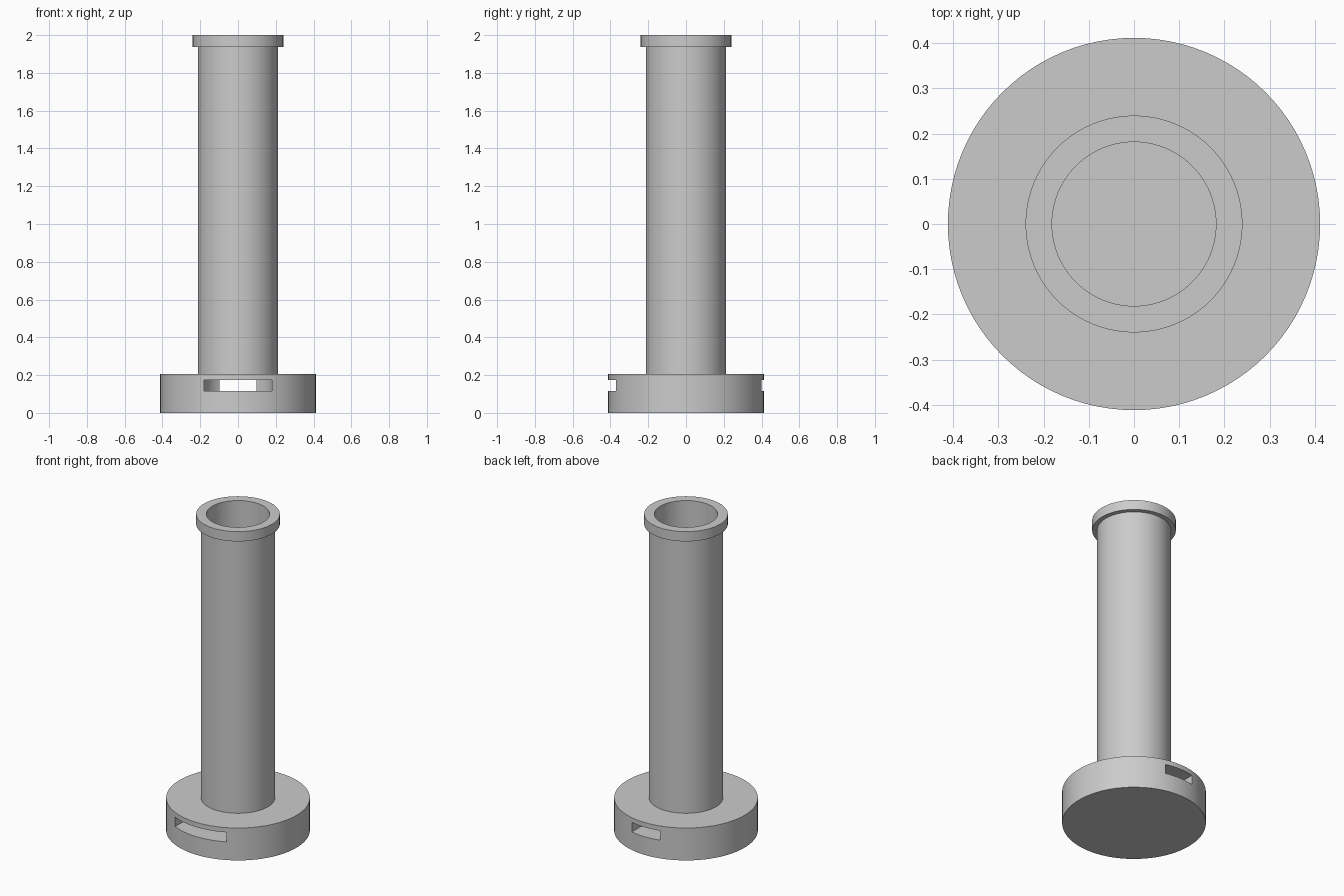
import bpy
import bmesh
from math import sin, cos, pi, radians

if "Cube" in bpy.data.objects:
    bpy.data.objects.remove(bpy.data.objects["Cube"])

SIDES = 96
BASE_R, TUBE_R, RIM_R, BORE_R = 0.412, 0.212, 0.24, 0.1815
BASE_TOP, RIM_BOTTOM, TOP = 0.205, 1.938, 2.0
SLOT_LOW, SLOT_HIGH = 0.115, 0.175


def lathe(name, profile):
    """Revolve (radius, z) points about z and cap both ends."""
    bm = bmesh.new()
    rings = [[bm.verts.new((r * cos(2 * pi * i / SIDES), r * sin(2 * pi * i / SIDES), z))
              for i in range(SIDES)] for r, z in profile]
    for a, b in zip(rings, rings[1:]):
        for i in range(SIDES):
            j = (i + 1) % SIDES
            bm.faces.new((a[i], a[j], b[j], b[i]))
    bm.faces.new(rings[0])
    bm.faces.new(rings[-1])
    bmesh.ops.recalc_face_normals(bm, faces=bm.faces)
    mesh = bpy.data.meshes.new(name)
    bm.to_mesh(mesh)
    bm.free()
    obj = bpy.data.objects.new(name, mesh)
    bpy.context.collection.objects.link(obj)
    return obj


def cut_slot(target, name, half_width, y0, y1):
    """Cut a flat slot level with the floor of the bore."""
    bpy.ops.mesh.primitive_cube_add(size=1, location=(0, (y0 + y1) / 2, (SLOT_LOW + SLOT_HIGH) / 2))
    cutter = bpy.context.object
    cutter.name = name
    cutter.scale = (2 * half_width, y1 - y0, SLOT_HIGH - SLOT_LOW)
    cutter.hide_render = True
    bpy.context.view_layer.objects.active = target
    mod = target.modifiers.new(name, 'BOOLEAN')
    mod.operation = 'DIFFERENCE'
    mod.solver = 'EXACT'
    mod.object = cutter
    bpy.ops.object.modifier_apply(modifier=name)
    bpy.data.objects.remove(cutter, do_unlink=True)


# Round base, hollow tube and top rim as one turned body
body = lathe("dispenser_body", [
    (BASE_R, 0), (BASE_R, BASE_TOP),
    (TUBE_R, BASE_TOP), (TUBE_R, RIM_BOTTOM),
    (RIM_R, RIM_BOTTOM), (RIM_R, TOP),
    (BORE_R, TOP), (BORE_R, SLOT_LOW),
])

# Wide front outlet and narrow rear push slot, both opening into the bore
cut_slot(body, "front_slot", 0.18, -0.5, -0.01)
cut_slot(body, "rear_slot", 0.098, 0.1, 0.5)

# Smooth walls with sharp edges
bpy.ops.object.select_all(action='DESELECT')
body.select_set(True)
bpy.context.view_layer.objects.active = body
bpy.ops.object.shade_smooth_by_angle(angle=radians(30))
